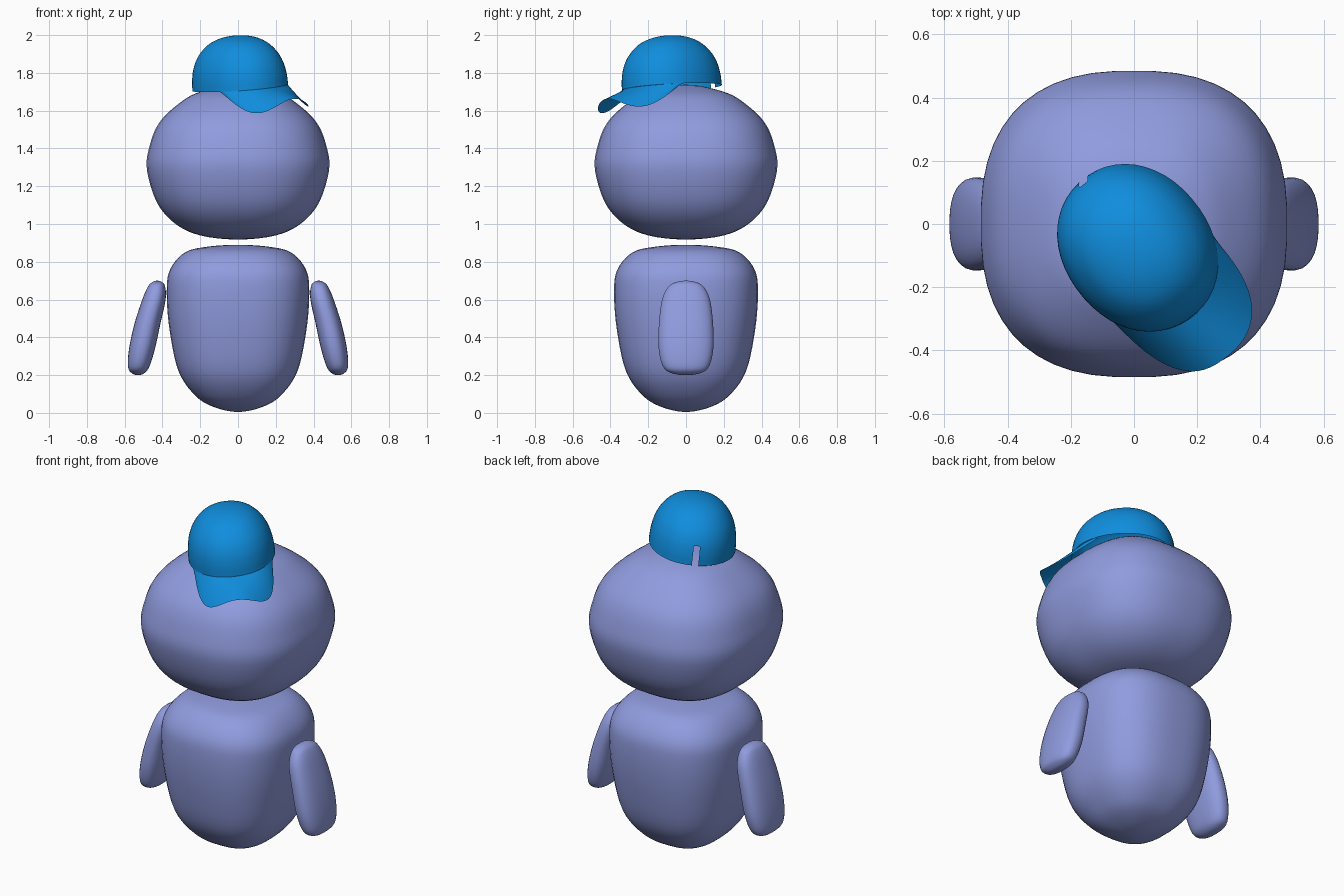
import bpy, bmesh, math
from mathutils import Matrix, Vector

if "Cube" in bpy.data.objects:
    bpy.data.objects.remove(bpy.data.objects["Cube"])


def material(name, rgb):
    m = bpy.data.materials.new(name)
    m.diffuse_color = (*rgb, 1)
    m.use_nodes = True
    m.node_tree.nodes["Principled BSDF"].inputs["Base Color"].default_value = m.diffuse_color
    return m


SKIN = material("lavender", (0.28, 0.33, 0.73))
BLUE = material("cap_blue", (0.005, 0.27, 0.73))


def smooth_rings(rings, steps):
    """Catmull-Rom through (z, rx, ry, cx) rings; poles are mirrored so they stay round."""
    def ghost(end, nxt):
        if end[1] == 0:
            return (nxt[0], -nxt[1], -nxt[2], nxt[3])
        return tuple(2 * a - b for a, b in zip(end, nxt))
    p = [ghost(rings[0], rings[1]), *rings, ghost(rings[-1], rings[-2])]
    out = []
    for i in range(1, len(p) - 2):
        for k in range(steps):
            t = k / steps
            out.append([0.5 * (2 * b + (c - a) * t + (2 * a - 5 * b + 4 * c - d) * t * t
                               + (3 * b - a - 3 * c + d) * t ** 3)
                        for a, b, c, d in zip(*p[i - 1:i + 3])])
    out.append(list(rings[-1]))
    return out


def spow(v, e):
    return math.copysign(abs(v) ** e, v)


def finish(bm, name, mat):
    bmesh.ops.remove_doubles(bm, verts=bm.verts, dist=1e-5)
    bmesh.ops.recalc_face_normals(bm, faces=bm.faces)
    for f in bm.faces:
        f.smooth = True
    me = bpy.data.meshes.new(name)
    bm.to_mesh(me)
    bm.free()
    ob = bpy.data.objects.new(name, me)
    bpy.context.collection.objects.link(ob)
    me.materials.append(mat)
    return ob


def skin_grid(bm, rows, closed):
    rows = [[bm.verts.new(v) for v in r] for r in rows]
    n = len(rows[0])
    for a, b in zip(rows, rows[1:]):
        for j in range(n if closed else n - 1):
            k = (j + 1) % n
            bm.faces.new((a[j], a[k], b[k], b[j]))


def loft(rings, power, segs=48, steps=5):
    """Stack of superellipse cross-sections."""
    bm = bmesh.new()
    e = 2 / power
    rows = []
    for z, rx, ry, cx in smooth_rings(rings, steps):
        angles = [2 * math.pi * (j + 0.5) / segs + math.pi / 2 for j in range(segs)]
        rows.append([(cx + rx * spow(math.cos(a), e), ry * spow(math.sin(a), e), z)
                     for a in angles])
    skin_grid(bm, rows, True)
    return bm


# head
head = [(0.918, 0), (0.955, 0.25), (1.08, 0.41), (1.28, 0.482), (1.42, 0.467),
        (1.54, 0.415), (1.64, 0.31), (1.70, 0.2), (1.738, 0)]
finish(loft([(z, r, r, 0) for z, r in head], 2.5), "head", SKIN)

# body
body = [(0.005, 0), (0.03, 0.125), (0.09, 0.225), (0.22, 0.315), (0.44, 0.363),
        (0.64, 0.378), (0.76, 0.36), (0.85, 0.28), (0.88, 0.16), (0.89, 0)]
finish(loft([(z, r, r * 1.01, 0) for z, r in body], 2.6), "body", SKIN)

# arms
arm = [(0.2, 0, 0, 0.53), (0.21, 0.033, 0.075, 0.529), (0.245, 0.057, 0.122, 0.526),
       (0.34, 0.069, 0.145, 0.508), (0.47, 0.069, 0.144, 0.48), (0.6, 0.062, 0.127, 0.445),
       (0.67, 0.045, 0.092, 0.431), (0.693, 0.025, 0.05, 0.428), (0.7, 0, 0, 0.428)]
arms = finish(loft(arm, 2.4, segs=32), "arms", SKIN)
mirror = arms.modifiers.new("mirror", "MIRROR")
mirror.use_mirror_merge = False

# cap placement: turned toward the front right and tipped sideways
cap_frame = (Matrix.Translation((0.012, -0.075, 1.722))
             @ Matrix.Rotation(math.radians(38), 4, "Z")
             @ Matrix.Rotation(math.radians(-6), 4, "Y"))

# cap dome with a small slot at the back
RX, RY = 0.232, 0.278
dome = [(0, 1), (0.06, 0.985), (0.12, 0.935), (0.18, 0.82), (0.235, 0.61), (0.267, 0.33), (0.277, 0)]
bm = loft([(z, RX * k, RY * k, 0) for z, k in dome], 2.1)
slot = [f for f in bm.faces
        if abs(f.calc_center_median().x) < 0.024 and f.calc_center_median().y > 0
        and f.calc_center_median().z < 0.11]
bmesh.ops.delete(bm, geom=slot, context="FACES")
finish(bm, "cap_dome", BLUE).matrix_world = cap_frame

# cap brim: strip from the dome rim to a drooping arched outline
bm = bmesh.new()
END = math.radians(70)
rows = []
for i in range(41):
    u = i / 20 - 1
    inner = Vector((RX * math.sin(u * END), -RY * math.cos(u * END), 0))
    w = max(0, math.cos(u * math.pi / 2)) ** 0.7
    s = spow(math.sin(u * math.pi / 2), 0.8)
    outer = Vector((0.208 * s, -0.096 - 0.349 * w, -0.06 * w - 0.155 * w * s * s))
    rows.append([inner.lerp(outer, t / 8) for t in range(9)])
skin_grid(bm, rows, False)
brim = finish(bm, "cap_brim", BLUE)
if sum(p.normal.z for p in brim.data.polygons) < 0:
    brim.data.flip_normals()
brim.matrix_world = cap_frame
